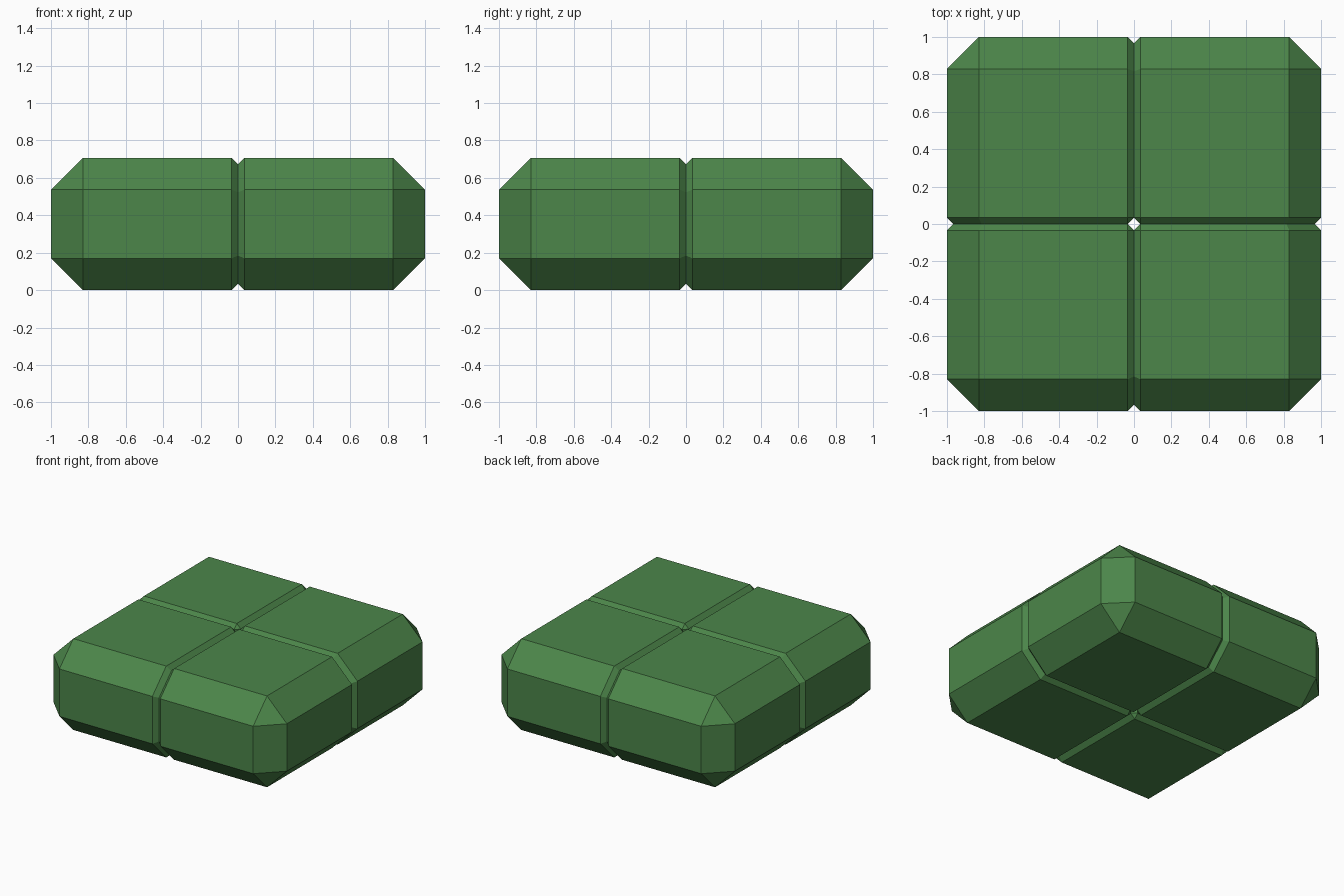
import bpy, bmesh
from mathutils import Vector

if "Cube" in bpy.data.objects:
    bpy.data.objects.remove(bpy.data.objects["Cube"])

H, CHAMFER, GROOVE = 0.707, 0.17, 0.034

green = bpy.data.materials.new("leaf green")
green.diffuse_color = (0.072, 0.238, 0.068, 1)
green.use_nodes = True
green.node_tree.nodes["Principled BSDF"].inputs["Base Color"].default_value = green.diffuse_color


def quarter(sx, sy):
    """One chamfered quarter; small inner chamfers form the V grooves."""
    bm = bmesh.new()
    bmesh.ops.create_cube(bm, size=1)
    for v in bm.verts:
        v.co = Vector((v.co.x * 2, v.co.y * 2, (v.co.z + 0.5) * H))
    # Broad chamfer all around the block
    bmesh.ops.bevel(bm, geom=bm.edges[:], offset=CHAMFER, offset_type='OFFSET',
                    segments=1, profile=0.5, affect='EDGES')
    # Keep one quarter and cap the cuts
    for normal in (Vector((-sx, 0, 0)), Vector((0, -sy, 0))):
        geom = bm.verts[:] + bm.edges[:] + bm.faces[:]
        cut = bmesh.ops.bisect_plane(bm, geom=geom, dist=1e-5, plane_co=(0, 0, 0),
                                     plane_no=normal, clear_outer=True)
        edges = [e for e in cut["geom_cut"] if isinstance(e, bmesh.types.BMEdge)]
        bmesh.ops.contextual_create(bm, geom=edges)
    bmesh.ops.recalc_face_normals(bm, faces=bm.faces[:])
    # Small chamfer along every edge of the two inner faces
    inner = [e for e in bm.edges
             if all(abs(v.co.x) < 1e-4 for v in e.verts)
             or all(abs(v.co.y) < 1e-4 for v in e.verts)]
    bmesh.ops.bevel(bm, geom=inner, offset=GROOVE, offset_type='OFFSET',
                    segments=1, profile=0.5, affect='EDGES')
    bmesh.ops.recalc_face_normals(bm, faces=bm.faces[:])

    name = "block_%s_%s" % ("front" if sy < 0 else "back", "left" if sx < 0 else "right")
    mesh = bpy.data.meshes.new(name)
    bm.to_mesh(mesh)
    bm.free()
    mesh.materials.append(green)
    bpy.context.collection.objects.link(bpy.data.objects.new(name, mesh))


for sx in (-1, 1):
    for sy in (-1, 1):
        quarter(sx, sy)
